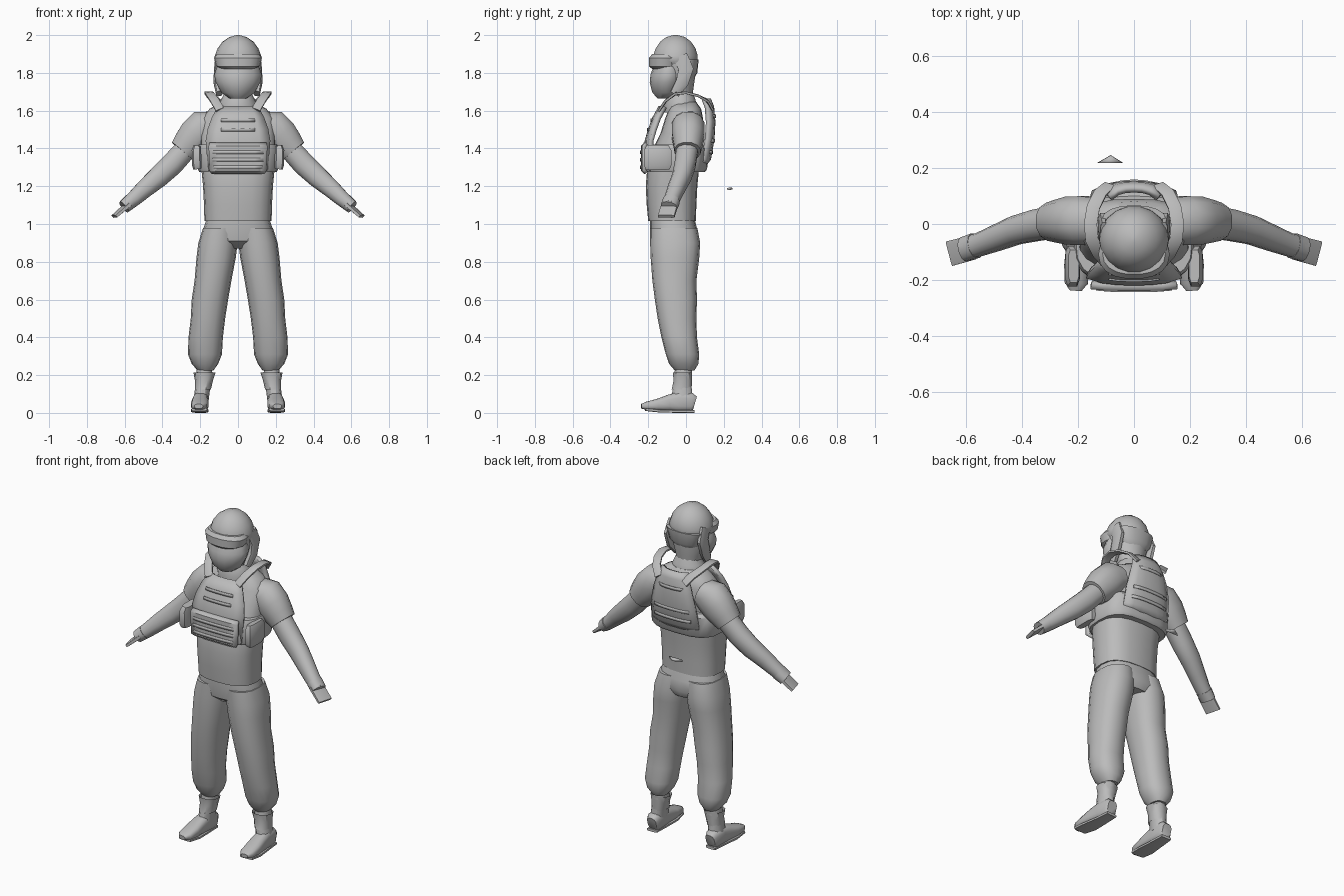
import bpy, bmesh, math
from mathutils import Vector

grey = bpy.data.materials.new("plain grey")
grey.diffuse_color = (0.5, 0.5, 0.5, 1)


def spow(v, n):
    return math.copysign(abs(v) ** (2 / n), v)


def finish(name, bm, mirror=False, thick=0, angle=40):
    bmesh.ops.recalc_face_normals(bm, faces=bm.faces)
    me = bpy.data.meshes.new(name)
    bm.to_mesh(me)
    bm.free()
    me.materials.append(grey)
    ob = bpy.data.objects.new(name, me)
    bpy.context.collection.objects.link(ob)
    if thick:
        s = ob.modifiers.new("thickness", 'SOLIDIFY')
        s.thickness, s.offset = thick, 0
    if mirror:
        ob.modifiers.new("mirror", 'MIRROR')
    bpy.ops.object.select_all(action='DESELECT')
    ob.select_set(True)
    bpy.context.view_layer.objects.active = ob
    bpy.ops.object.shade_smooth_by_angle(angle=math.radians(angle))
    return ob


def loft(name, rings, mirror=False, caps=True, **kw):
    """Skin a list of closed point rings."""
    bm = bmesh.new()
    vs = [[bm.verts.new(p) for p in r] for r in rings]
    n = len(vs[0])
    for a, b in zip(vs, vs[1:]):
        for i in range(n):
            j = (i + 1) % n
            bm.faces.new((a[i], a[j], b[j], b[i]))
    if caps:
        bm.faces.new(vs[0])
        bm.faces.new(vs[-1])
    return finish(name, bm, mirror, **kw)


def level(z, x0, x1, y0, y1, n=2.3, sides=16):
    """Horizontal rounded ring given by its bounds."""
    cx, cy, rx, ry = (x0 + x1) / 2, (y0 + y1) / 2, (x1 - x0) / 2, (y1 - y0) / 2
    return [Vector((cx + rx * spow(math.cos(t), n), cy + ry * spow(math.sin(t), n), z))
            for t in (2 * math.pi * i / sides for i in range(sides))]


def body(name, rows, n=2.3, sides=16, **kw):
    """Symmetric loft; rows are z, half width, front y, back y."""
    return loft(name, [level(z, -w, w, a, b, n, sides) for z, w, a, b in rows], **kw)


def sweep(name, pts, axis, n=2.2, sides=12, **kw):
    """Tube along x, y, z, half size along axis, half size across it."""
    rings = []
    for i, p in enumerate(pts):
        c = Vector(p[:3])
        d = (Vector(pts[min(i + 1, len(pts) - 1)][:3]) - Vector(pts[max(i - 1, 0)][:3])).normalized()
        s = Vector(axis)
        s = (s - d * s.dot(d)).normalized()
        u = d.cross(s)
        rings.append([c + s * p[3] * spow(math.cos(t), n) + u * p[4] * spow(math.sin(t), n)
                      for t in (2 * math.pi * (k + .5) / sides for k in range(sides))])
    return loft(name, rings, **kw)


def panel(name, rows, curve, thick, cols=6):
    """Curved plate; rows are z, half width, y."""
    bm = bmesh.new()
    g = [[bm.verts.new((w * u, y + curve * abs(u) ** 3, z))
          for u in (2 * i / cols - 1 for i in range(cols + 1))] for z, w, y in rows]
    for a, b in zip(g, g[1:]):
        for i in range(cols):
            bm.faces.new((a[i], a[i + 1], b[i + 1], b[i]))
    return finish(name, bm, thick=thick, angle=35)


# Trousers: hips and two baggy legs
body("trouser_hips", [(1.03, .165, -.19, .045), (.97, .185, -.19, .06),
                      (.91, .195, -.18, .07), (.87, .10, -.13, .05)], 2.6)
loft("trouser_legs", [level(*r) for r in [
    (.98, .0, .185, -.19, .06), (.90, .002, .21, -.19, .075), (.82, .012, .22, -.187, .07),
    (.70, .035, .23, -.178, .055), (.60, .052, .245, -.165, .058), (.50, .068, .25, -.15, .055),
    (.40, .08, .262, -.13, .058), (.31, .085, .265, -.107, .07),
    (.26, .105, .245, -.09, .066), (.225, .13, .215, -.06, .045)]], mirror=True)

# Boots: shaft, flared tongue and foot
loft("boot_shafts", [level(*r, sides=10) for r in [
    (.26, .14, .215, -.055, .03), (.20, .135, .222, -.065, .035),
    (.15, .145, .225, -.065, .03), (.07, .155, .235, -.085, .04)]], mirror=True)
loft("boot_collars", [level(*r, sides=10) for r in [
    (.215, .118, .236, -.072, .035), (.17, .133, .228, -.068, .034),
    (.125, .143, .228, -.078, .032)]], mirror=True, caps=False)
sweep("boot_feet", [(.195, .047, .05, .03, .038), (.195, .03, .055, .04, .052),
                    (.197, -.04, .058, .04, .054), (.20, -.09, .053, .044, .044),
                    (.203, -.15, .043, .047, .032), (.206, -.21, .037, .042, .022),
                    (.208, -.237, .035, .022, .012)], (1, 0, 0), 3, mirror=True)
sweep("boot_soles", [(.195, .045, .008, .033, .008), (.198, -.05, .008, .04, .008),
                     (.202, -.14, .01, .048, .008), (.206, -.215, .018, .042, .008)],
      (1, 0, 0), 5, 8, mirror=True)

# Shirt and collar
body("shirt_torso", [(1.015, .178, -.20, .052), (1.10, .18, -.208, .055), (1.20, .185, -.213, .06),
                     (1.30, .195, -.205, .07), (1.40, .20, -.175, .078), (1.48, .20, -.135, .088),
                     (1.56, .195, -.11, .09), (1.61, .15, -.09, .08), (1.645, .085, -.08, .055)], 2.6, 20)
body("neck_scarf", [(1.59, .10, -.115, .06), (1.63, .105, -.115, .06), (1.665, .085, -.105, .05),
                    (1.70, .07, -.09, .035)], 2, 14)

# Arms with short outer sleeves, cuffs and flat hands
sweep("sleeves", [(.13, .01, 1.525, .085, .075), (.18, .012, 1.51, .09, .10), (.225, .012, 1.465, .088, .098),
                  (.265, .01, 1.42, .078, .086), (.295, .008, 1.385, .07, .074)], (0, 1, 0), mirror=True)
sweep("arms", [(.26, .01, 1.415, .06, .06), (.35, -.005, 1.315, .057, .062),
               (.42, -.022, 1.25, .052, .058), (.49, -.05, 1.19, .047, .05),
               (.55, -.073, 1.135, .042, .042), (.60, -.088, 1.095, .042, .036)], (0, 1, 0), mirror=True)
sweep("cuffs", [(.565, -.077, 1.123, .046, .041), (.604, -.09, 1.09, .045, .036)],
      (0, 1, 0), mirror=True)
sweep("hands", [(.58, -.085, 1.105, .045, .012), (.655, -.105, 1.04, .046, .009)],
      (.25, 1, 0), 6, 8, mirror=True)

# Head, face mask, goggles and helmet
body("head", [(1.65, .065, -.08, .03), (1.72, .085, -.12, .04), (1.79, .108, -.15, .05),
              (1.88, .115, -.165, .055)], 2)
body("face_mask", [(1.665, .045, -.15, -.06), (1.695, .088, -.178, -.03), (1.75, .118, -.192, -.01),
                   (1.79, .126, -.188, .0), (1.835, .112, -.172, .0)], 1.8)
body("helmet", [(1.845, .113, -.15, .06), (1.865, .125, -.175, .064), (1.89, .123, -.176, .064),
                (1.93, .108, -.162, .052), (1.965, .082, -.138, .028), (1.99, .045, -.105, -.005),
                (2.0, .008, -.065, -.045)], 2, 18)
body("goggles", [(1.82, .085, -.18, -.04), (1.835, .115, -.196, -.03), (1.88, .127, -.196, -.02),
                 (1.90, .112, -.18, -.03)], 2.3, 18, angle=30)
sweep("helmet_sides", [(.108, -.03, 1.89, .04, .012), (.112, .0, 1.82, .042, .016),
                       (.112, -.02, 1.75, .036, .018), (.10, -.06, 1.69, .025, .018)],
      (0, 1, 0), 3, 8, mirror=True)
body("helmet_back", [(1.775, .075, -.05, .045), (1.80, .095, -.04, .06), (1.87, .115, -.04, .067)], 2.2)

# Vest: front and back plates, pouch, waist band and side pouches
panel("vest_front", [(1.28, .155, -.205), (1.44, .168, -.208), (1.50, .157, -.19),
                     (1.56, .135, -.168), (1.62, .10, -.135)], .025, .022)
panel("front_pouch", [(1.272, .14, -.215), (1.285, .15, -.229), (1.41, .155, -.229),
                      (1.425, .15, -.215)], .006, .02)
panel("vest_back", [(1.31, .14, .095), (1.345, .152, .122), (1.45, .145, .14),
                    (1.54, .125, .145), (1.62, .10, .138), (1.66, .085, .122)], -.03, .022)
body("waist_band", [(1.275, .205, -.215, .10), (1.29, .212, -.22, .112), (1.40, .217, -.215, .118),
                    (1.42, .208, -.205, .10)], 3, 20)
sweep("side_pouches", [(.215, -.15, 1.29, .065, .022), (.218, -.15, 1.31, .075, .026),
                       (.22, -.15, 1.39, .075, .026), (.215, -.15, 1.415, .06, .02)],
      (0, 1, 0), 4, 8, mirror=True)
sweep("shoulder_straps", [(.095, -.14, 1.605, .024, .007), (.125, -.105, 1.655, .024, .007),
                          (.15, -.055, 1.69, .024, .007), (.155, .0, 1.695, .024, .007),
                          (.145, .06, 1.68, .024, .007), (.12, .11, 1.655, .024, .007),
                          (.085, .138, 1.61, .024, .007)], (1, 0, 0), 6, 8, mirror=True)

# Webbing rows on the plates
for i, (z, w, y) in enumerate([(1.30, .13, -.24), (1.34, .135, -.24), (1.38, .135, -.24),
                               (1.50, .09, -.203), (1.55, .09, -.184)]):
    panel(f"front_webbing_{i}", [(z - .009, w, y), (z + .009, w, y)], .006, .006)
for i, (z, w, y) in enumerate([(1.38, .12, .141), (1.44, .115, .15), (1.57, .08, .155)]):
    panel(f"back_webbing_{i}", [(z - .009, w, y), (z + .009, w, y)], -.015, .006)

# Small loose flap behind the waist
bm = bmesh.new()
bm.faces.new([bm.verts.new(p) for p in ((-.13, .218, 1.185), (-.04, .218, 1.185), (-.083, .245, 1.188))])
finish("loose_flap", bm, thick=.012)
